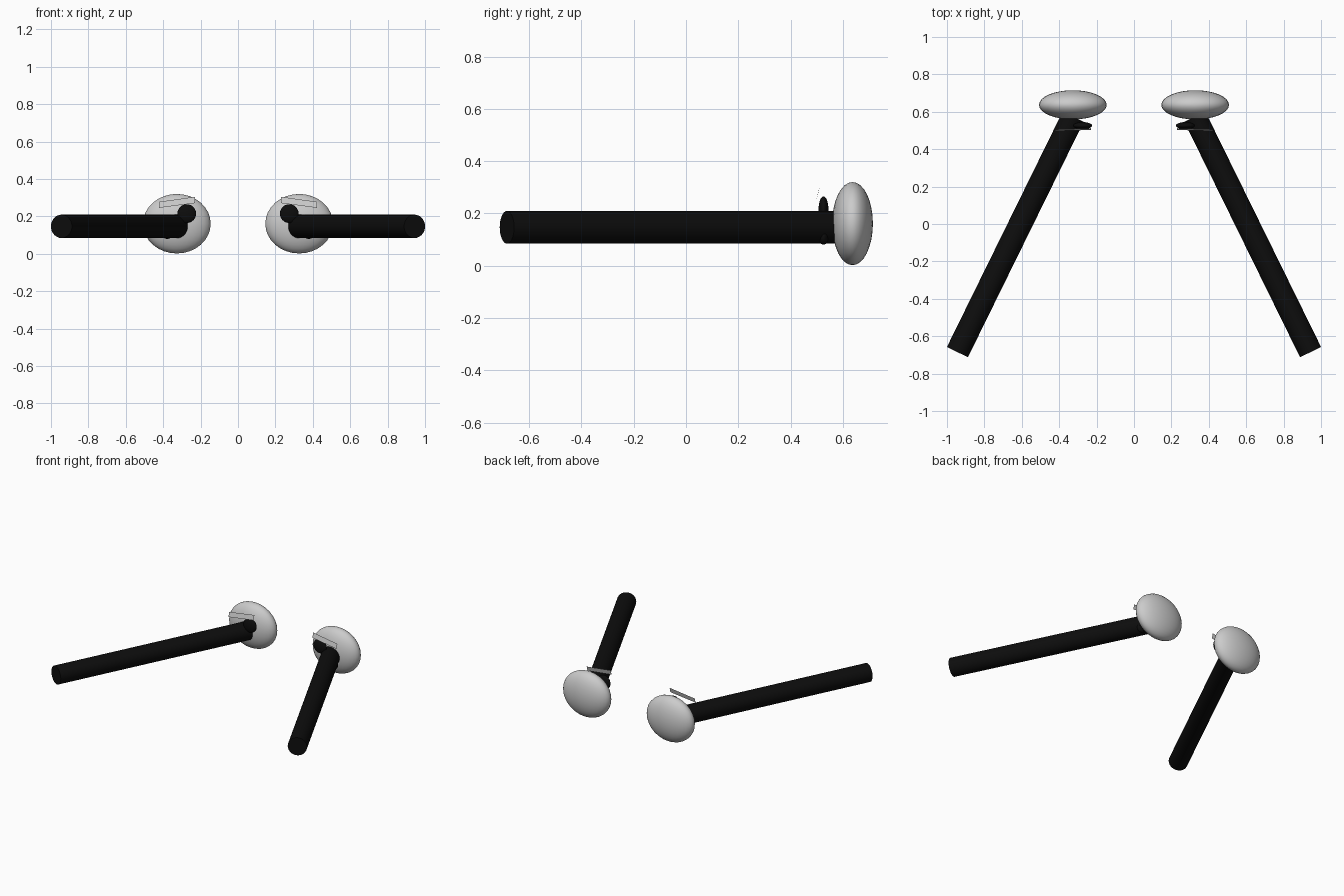
import bpy
from mathutils import Vector

if "Cube" in bpy.data.objects:
    bpy.data.objects.remove(bpy.data.objects["Cube"])

black = bpy.data.materials.new("black")
black.diffuse_color = (0.004, 0.004, 0.004, 1)
black.use_nodes = True
black.node_tree.nodes["Principled BSDF"].inputs["Base Color"].default_value = black.diffuse_color


def finish(name, mat=None):
    ob = bpy.context.object
    ob.name = name
    bpy.ops.object.transform_apply(location=False, rotation=True, scale=True)
    bpy.ops.object.shade_smooth_by_angle()
    if mat:
        ob.data.materials.append(mat)
    return ob


def ellipsoid(name, loc, radii, mat=None):
    bpy.ops.mesh.primitive_uv_sphere_add(segments=32, ring_count=16, radius=1, location=loc)
    bpy.context.object.scale = radii
    return finish(name, mat)


def rod(name, a, b, r, mat):
    a, b = Vector(a), Vector(b)
    bpy.ops.mesh.primitive_cylinder_add(vertices=32, radius=r, depth=(b - a).length, location=(a + b) / 2)
    bpy.context.object.rotation_euler = (b - a).to_track_quat('Z', 'Y').to_euler()
    return finish(name, mat)


for side, s in (("left", -1), ("right", 1)):
    # flattened ball
    ellipsoid(side + "_ball", (s * 0.327, 0.637, 0.161), (0.181, 0.078, 0.159))
    # long slanted rod
    rod(side + "_rod", (s * 0.944, -0.685, 0.147), (s * 0.325, 0.574, 0.147), 0.0625, black)
    # small flattened black discs in front of the ball
    ellipsoid(side + "_upper_disc", (s * 0.274, 0.526, 0.215), (0.05, 0.019, 0.05), black)
    ellipsoid(side + "_lower_disc", (s * 0.379, 0.526, 0.113), (0.033, 0.019, 0.033), black)
    # thin tilted strip above the discs
    corners = [(s * 0.423, 0.497, 0.246), (s * 0.23, 0.503, 0.271),
               (s * 0.23, 0.512, 0.305), (s * 0.423, 0.506, 0.278)]
    mesh = bpy.data.meshes.new(side + "_strip")
    mesh.from_pydata(corners, [], [(0, 1, 2, 3) if s < 0 else (3, 2, 1, 0)])
    bpy.context.collection.objects.link(bpy.data.objects.new(side + "_strip", mesh))
